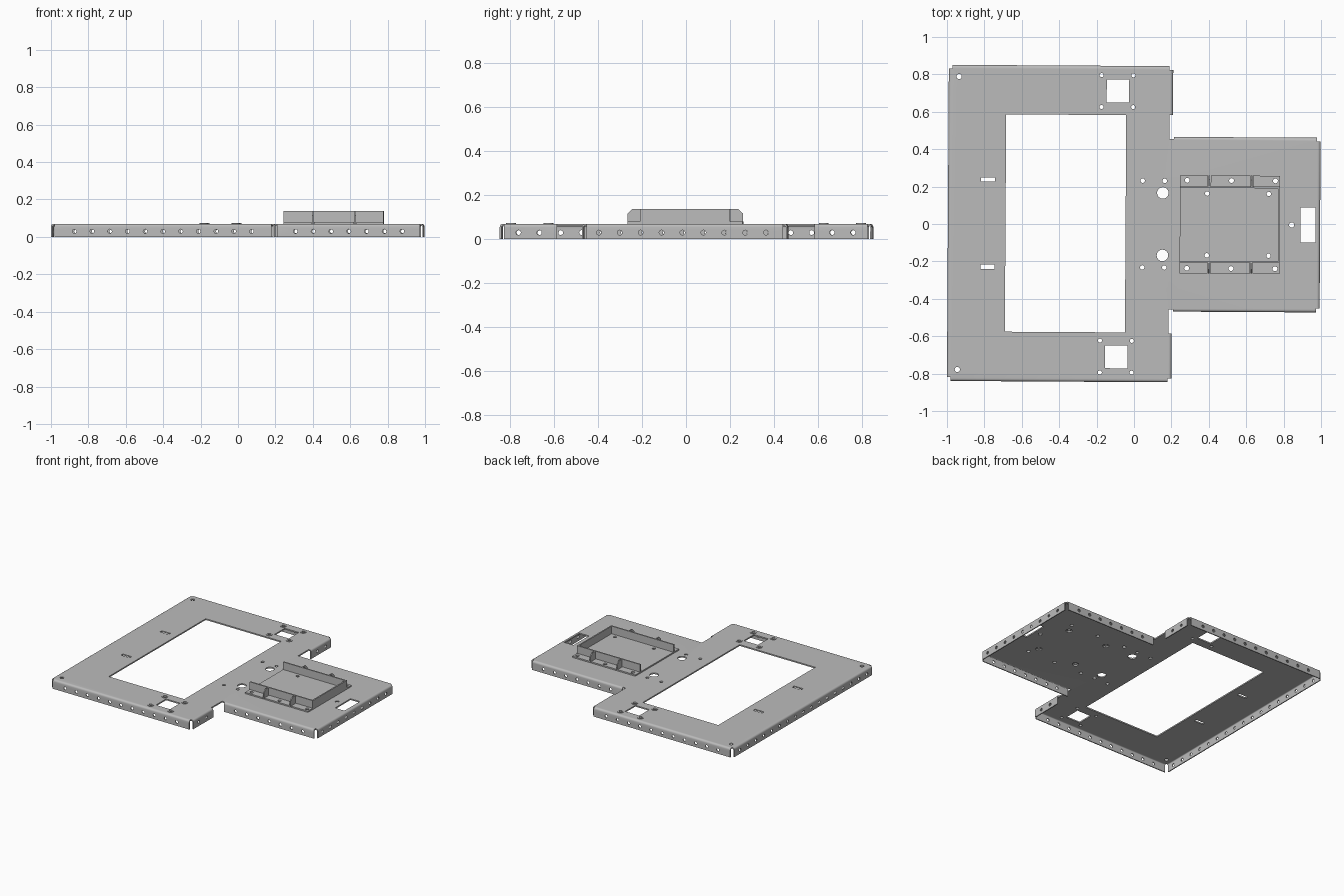
import bpy, bmesh, math
from mathutils import Matrix, Vector

cube = bpy.data.objects.get("Cube")
if cube:
    bpy.data.objects.remove(cube)

steel = bpy.data.materials.new("grey_steel")
steel.use_nodes = True
GREY = (0.5, 0.5, 0.5, 1)
steel.diffuse_color = GREY
steel.node_tree.nodes["Principled BSDF"].inputs["Base Color"].default_value = GREY

TOP = 0.07      # upper surface of the panel
T = 0.01        # sheet thickness
SKEW = -0.006   # the panel sits very slightly turned


def finish(name, bm):
    mesh = bpy.data.meshes.new(name)
    bmesh.ops.recalc_face_normals(bm, faces=bm.faces)
    bm.to_mesh(mesh)
    bm.free()
    mesh.materials.append(steel)
    obj = bpy.data.objects.new(name, mesh)
    bpy.context.collection.objects.link(obj)
    return obj


def activate(obj):
    bpy.ops.object.select_all(action='DESELECT')
    obj.select_set(True)
    bpy.context.view_layer.objects.active = obj


def box(bm, x0, x1, y0, y1, z0, z1):
    size = Vector((x1 - x0, y1 - y0, z1 - z0))
    mid = Vector((x0 + x1, y0 + y1, z0 + z1)) / 2
    bmesh.ops.create_cube(bm, size=1, matrix=Matrix.Translation(mid) @ Matrix.Diagonal((*size, 1)))


def drill(bm, pos, r, depth=0.06, axis='Z'):
    turn = {'X': Matrix.Rotation(math.pi / 2, 4, 'Y'),
            'Y': Matrix.Rotation(math.pi / 2, 4, 'X'), 'Z': Matrix()}[axis]
    bmesh.ops.create_cone(bm, cap_ends=True, segments=16, radius1=r, radius2=r,
                          depth=depth, matrix=Matrix.Translation(pos) @ turn)


def cut(obj, bm):
    tool = finish("cutter", bm)
    tool.hide_render = True
    mod = obj.modifiers.new("cut", 'BOOLEAN')
    mod.operation, mod.solver, mod.object = 'DIFFERENCE', 'EXACT', tool
    activate(obj)
    bpy.ops.object.modifier_apply(modifier=mod.name)
    bpy.data.objects.remove(tool)


def smooth(obj):
    activate(obj)
    bpy.ops.object.shade_smooth_by_angle(angle=math.radians(35))
    obj.rotation_euler.z = SKEW


# Folded panel: T outline with downturned flanges and a rounded fold
XL, XS, XR, YW, YN = -0.995, 0.205, 0.995, 0.845, 0.467
half = [(XL, YW), (XS, YW), (XS, YN), (XR, YN)]
outline = half + [(x, -y) for x, y in reversed(half)]
bm = bmesh.new()
top = bm.faces.new([bm.verts.new((x, y, TOP)) for x, y in outline])
rim = list(top.edges)
made = bmesh.ops.extrude_edge_only(bm, edges=rim)["geom"]
for v in made:
    if isinstance(v, bmesh.types.BMVert):
        v.co.z = 0
bmesh.ops.bevel(bm, geom=rim, offset=0.015, segments=4, profile=0.5, affect='EDGES')
panel = finish("folded_panel", bm)
mod = panel.modifiers.new("sheet", 'SOLIDIFY')
mod.thickness, mod.offset = T, -1
activate(panel)
bpy.ops.object.modifier_apply(modifier=mod.name)

# Corner reliefs, main window and cutouts
bm = bmesh.new()
box(bm, -0.687, -0.045, -0.58, 0.582, 0.03, 0.1)
box(bm, 0.89, 0.97, -0.093, 0.093, 0.05, 0.1)
for s in (-1, 1):
    def span(a, b):
        return sorted((s * a, s * b))
    for x0, x1, y0, y1 in [(XL - 0.02, XL + 0.02, YW - 0.02, YW + 0.02),
                           (XS - 0.02, XS + 0.02, YW - 0.02, YW + 0.02),
                           (XR - 0.02, XR + 0.02, YN - 0.02, YN + 0.02),
                           (0.187, XS + 0.006, YN - 0.012, 0.585)]:
        box(bm, x0, x1, *span(y0, y1), -0.02, 0.1)
    box(bm, -0.15, -0.03, *span(0.65, 0.772), 0.05, 0.1)
    box(bm, -0.82, -0.745, *span(0.222, 0.245), 0.05, 0.1)
    # Round holes in the top sheet
    for x, y, r in [(-0.94, 0.783, 0.014), (0.153, 0.167, 0.031),
                    (0.045, 0.232, 0.012), (0.163, 0.232, 0.012),
                    (0.39, 0.165, 0.022), (0.72, 0.165, 0.022),
                    (0.283, 0.235, 0.013), (0.52, 0.235, 0.013), (0.755, 0.235, 0.013)]:
        drill(bm, (x, s * y, TOP), r)
    for x in (-0.178, -0.008):
        for y in (0.625, 0.795):
            drill(bm, (x, s * y, TOP), 0.011)
    # Rows of holes along the side flanges
    for i in range(11):
        drill(bm, (-0.87 + i * 0.0948, s * YW, 0.03), 0.011, axis='Y')
    for i in range(7):
        drill(bm, (0.31 + i * 0.095, s * YN, 0.03), 0.011, axis='Y')
    for i in range(2):
        drill(bm, (XS, s * (0.665 + i * 0.095), 0.03), 0.011, axis='X')
drill(bm, (0.843, 0, TOP), 0.014)
# Rows of holes along the end flanges
for i in range(-8, 9):
    drill(bm, (XL, i * 0.095 - 0.005, 0.03), 0.011, axis='X')
    if abs(i) < 5:
        drill(bm, (XR, i * 0.095 - 0.01, 0.03), 0.011, axis='X')
cut(panel, bm)
smooth(panel)

# Low collars round the screw holes beside the square cutouts
bm = bmesh.new()
for s in (-1, 1):
    for x in (-0.178, -0.008):
        for y in (0.625, 0.795):
            drill(bm, (x, s * y, TOP + 0.001), 0.022, depth=0.006)
collars = finish("screw_collars", bm)
bm = bmesh.new()
for s in (-1, 1):
    for x in (-0.178, -0.008):
        for y in (0.625, 0.795):
            drill(bm, (x, s * y, TOP), 0.012)
cut(collars, bm)
smooth(collars)

# Tray floor with four through holes
X0, X1, WALL, FOOT, HIGH = 0.245, 0.78, 0.195, 0.262, 0.138
bm = bmesh.new()
box(bm, X0, X1, -WALL, WALL, TOP, TOP + T)
floor = finish("tray_floor", bm)
bm = bmesh.new()
for s in (-1, 1):
    for x in (0.39, 0.72):
        drill(bm, (x, s * 0.165, TOP), 0.012)
cut(floor, bm)
smooth(floor)

# Tray walls: two long sides and one closed end
bm = bmesh.new()
box(bm, X1 - T, X1, -WALL - T, WALL + T, TOP, HIGH)
tray_end = finish("tray_end_wall", bm)
smooth(tray_end)
for s, side in ((1, "back"), (-1, "front")):
    bm = bmesh.new()
    box(bm, X0, X1 - T, *sorted((s * WALL, s * (WALL + T))), TOP, HIGH)
    smooth(finish(side + "_tray_wall", bm))

    # Screwed feet in three tabs
    bm = bmesh.new()
    for x0, x1 in ((X0, 0.395), (0.409, 0.622), (0.636, X1)):
        box(bm, x0, x1, *sorted((s * (WALL + T), s * FOOT)), TOP, TOP + T)
    feet = finish(side + "_tray_feet", bm)
    bm = bmesh.new()
    for x in (0.283, 0.52, 0.755):
        drill(bm, (x, s * 0.235, TOP), 0.013)
    cut(feet, bm)
    smooth(feet)

    # Chamfered gussets between the tabs
    bm = bmesh.new()
    for x in (0.398, 0.625):
        pts = [(WALL + T, TOP), (FOOT, TOP), (FOOT, 0.115), (0.24, HIGH), (WALL + T, HIGH)]
        face = bm.faces.new([bm.verts.new((x, s * y, z)) for y, z in pts])
        geom = bmesh.ops.extrude_face_region(bm, geom=[face])["geom"]
        bmesh.ops.translate(bm, vec=(0.008, 0, 0),
                            verts=[g for g in geom if isinstance(g, bmesh.types.BMVert)])
    smooth(finish(side + "_gussets", bm))
